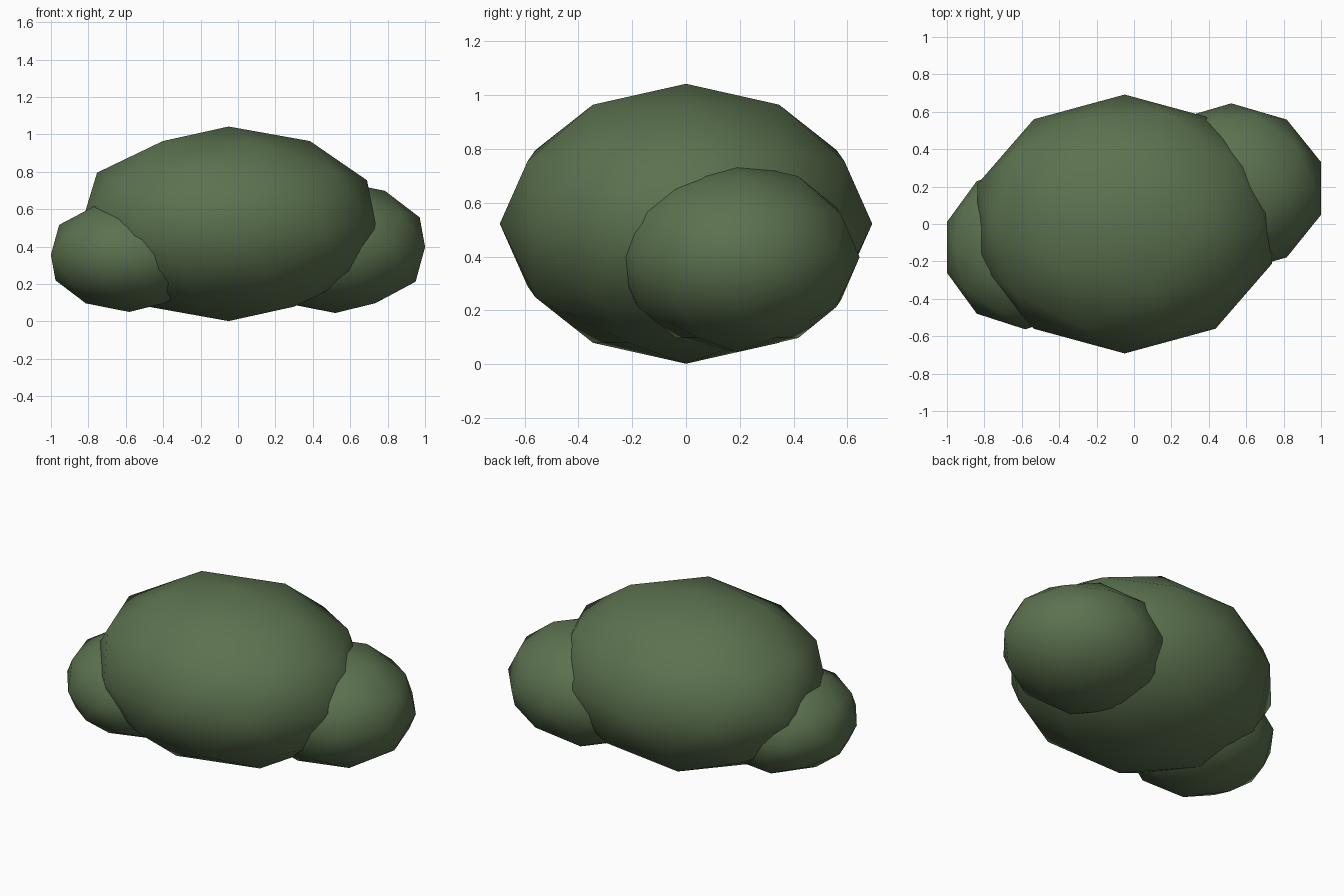
import bpy

cube = bpy.data.objects.get("Cube")
if cube:
    bpy.data.objects.remove(cube, do_unlink=True)

# Leaf colour
leaf = bpy.data.materials.new("leaf_green")
leaf.use_nodes = True
colour = (0.107, 0.168, 0.079, 1.0)
leaf.diffuse_color = colour
bsdf = next(n for n in leaf.node_tree.nodes if n.type == "BSDF_PRINCIPLED")
bsdf.inputs["Base Color"].default_value = colour
bsdf.inputs["Roughness"].default_value = 0.9


def foliage(name, centre, radii):
    """A smooth-shaded, low-poly ellipsoid clump."""
    bpy.ops.mesh.primitive_ico_sphere_add(subdivisions=2, radius=1, location=centre)
    clump = bpy.context.object
    clump.name = name
    clump.scale = radii
    bpy.ops.object.transform_apply(location=False, rotation=False, scale=True)
    bpy.ops.object.shade_smooth()
    clump.data.materials.append(leaf)
    return clump


# Large central clump with a smaller one tucked into each side
foliage("bush_main", (-0.05, 0.0, 0.522), (0.827, 0.692, 0.52))
foliage("bush_left", (0.52, 0.19, 0.398), (0.505, 0.455, 0.353))
foliage("bush_right", (-0.582, -0.125, 0.356), (0.44, 0.438, 0.305))
